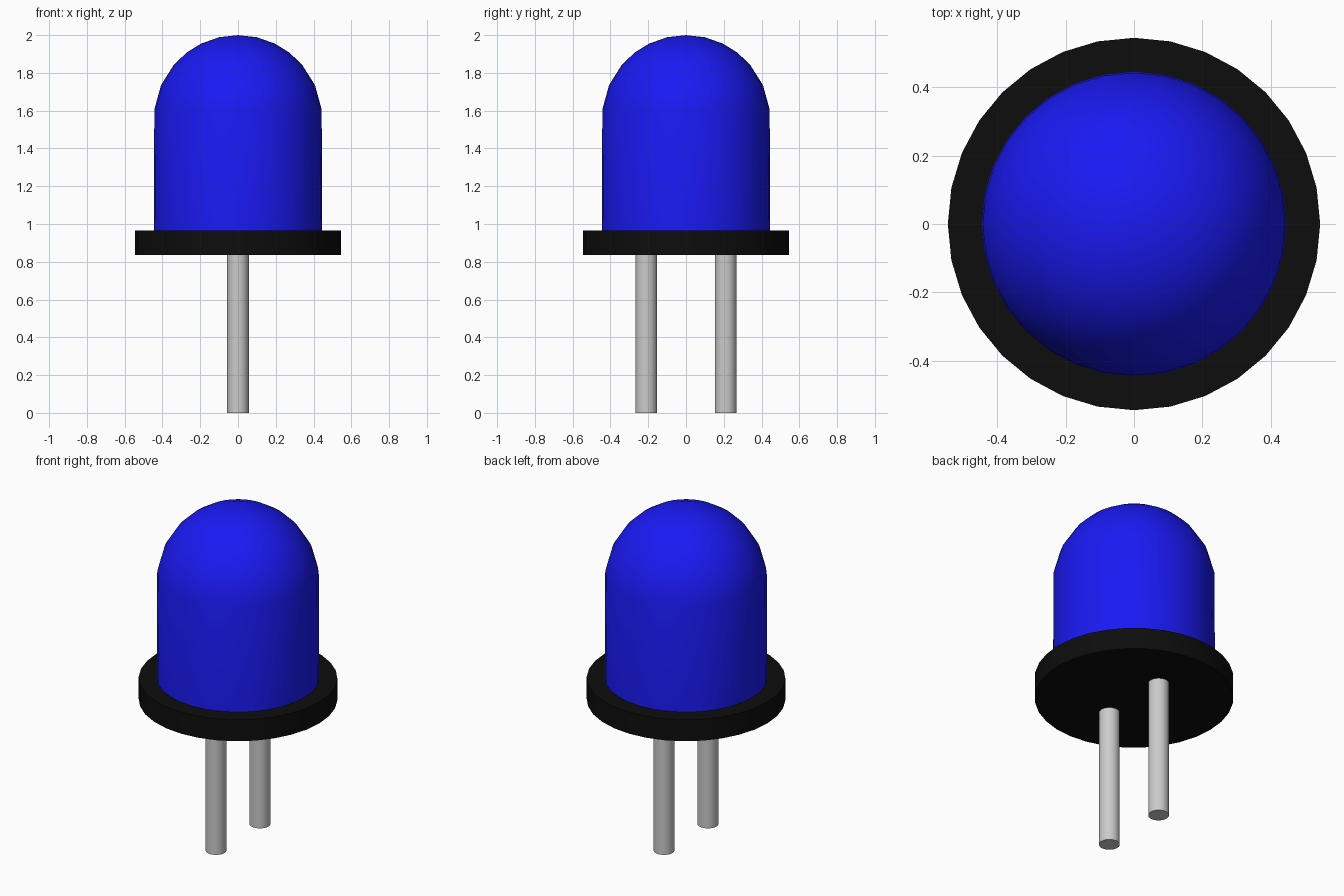
import bpy, bmesh, math

if "Cube" in bpy.data.objects:
    bpy.data.objects.remove(bpy.data.objects["Cube"])

SIDES = 32


def material(name, rgb):
    m = bpy.data.materials.new(name)
    m.diffuse_color = (*rgb, 1)
    m.use_nodes = True
    m.node_tree.nodes["Principled BSDF"].inputs["Base Color"].default_value = m.diffuse_color
    return m


def lathe(name, profile, sides=SIDES, centre=(0, 0), mat=None):
    """Spin an (r, z) profile, listed bottom to top, round the z axis."""
    bm = bmesh.new()
    verts = [bm.verts.new((r, 0, z)) for r, z in profile]
    edges = [bm.edges.new(pair) for pair in zip(verts, verts[1:])]
    bmesh.ops.spin(bm, geom=verts + edges, cent=(0, 0, 0), axis=(0, 0, 1),
                   angle=math.tau, steps=sides, use_duplicate=False)
    bmesh.ops.remove_doubles(bm, verts=bm.verts, dist=1e-4)
    bmesh.ops.recalc_face_normals(bm, faces=bm.faces)
    mesh = bpy.data.meshes.new(name)
    bm.to_mesh(mesh)
    bm.free()
    ob = bpy.data.objects.new(name, mesh)
    ob.location = (*centre, 0)
    bpy.context.collection.objects.link(ob)
    if mat:
        mesh.materials.append(mat)
    bpy.ops.object.select_all(action='DESELECT')
    ob.select_set(True)
    bpy.context.view_layer.objects.active = ob
    bpy.ops.object.shade_smooth_by_angle(angle=math.radians(35))
    return ob


blue = material("blue_lens", (0.01, 0.01, 0.9))
black = material("black_rim", (0.004, 0.004, 0.004))

# Lens: straight barrel below a hemispherical cap
R, zc = 0.446, 1.554
cap = [(R * math.sin(math.radians(a)), zc + R * math.cos(math.radians(a)))
       for a in (83.3, 66, 49.5, 37.5, 26, 13, 0)]
lathe("lens", [(0, 0.9), (0.446, 0.9)] + cap, mat=blue)

# Flange under the lens
lathe("flange", [(0, 0.835), (0.545, 0.835), (0.545, 0.965), (0, 0.965)], mat=black)

# Two wire legs
for side, y in (("front", -0.21), ("back", 0.21)):
    lathe(side + "_leg", [(0, 0), (0.057, 0), (0.057, 0.88), (0, 0.88)], centre=(0, y))
